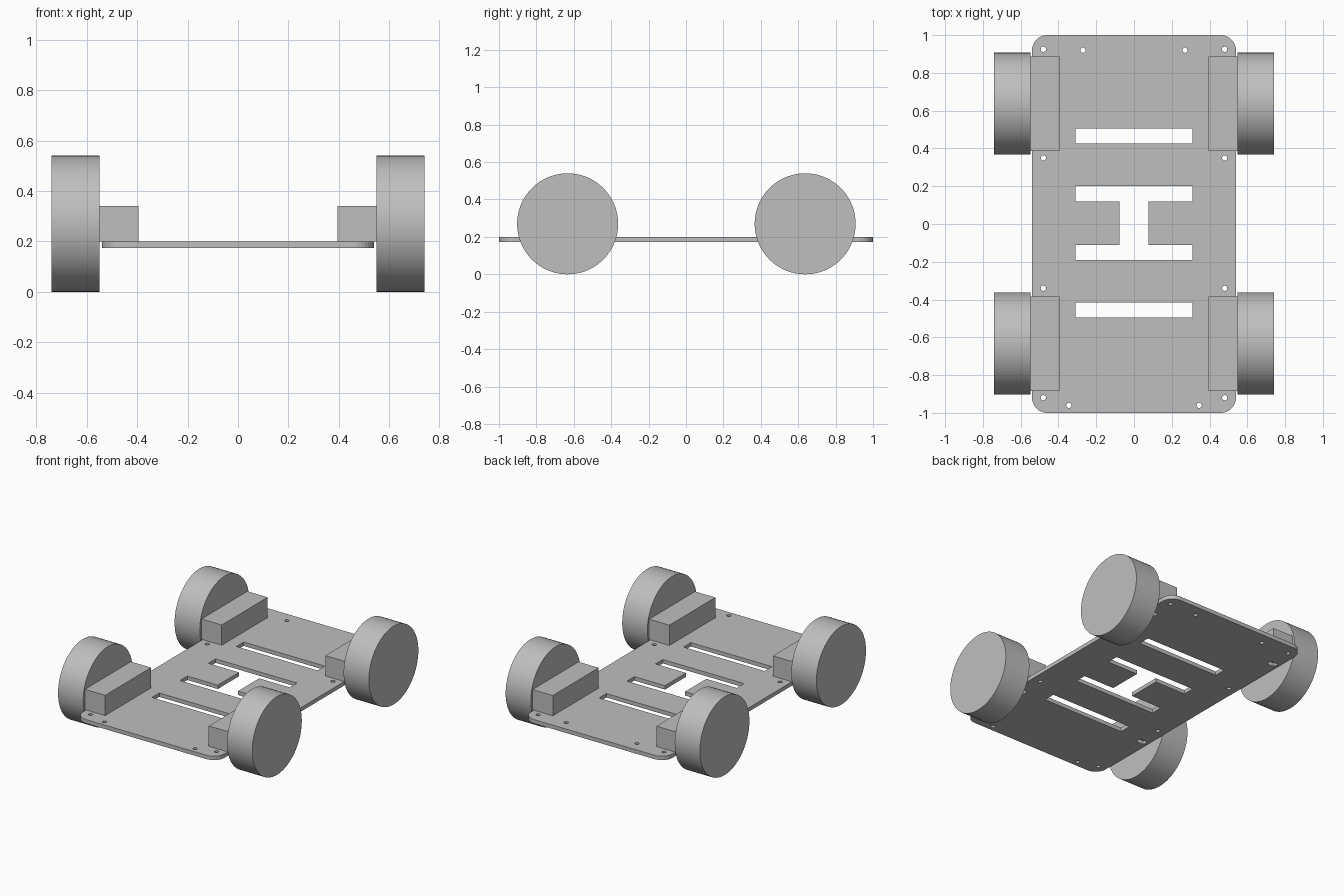
import bpy
import bmesh
from math import pi, cos, sin, radians

cube = bpy.data.objects.get("Cube")
if cube:
    bpy.data.objects.remove(cube, do_unlink=True)

# One plain grey for everything
grey = bpy.data.materials.new("plain grey")
grey.use_nodes = True
colour = (0.52, 0.52, 0.52, 1)
grey.diffuse_color = colour
grey.node_tree.nodes["Principled BSDF"].inputs["Base Color"].default_value = colour


def arc(x, y, r, start, end, steps):
    return [(x + r * cos(start + (end - start) * i / steps),
             y + r * sin(start + (end - start) * i / steps)) for i in range(steps + 1)]


def rect(x0, x1, y0, y1):
    return [(x0, y0), (x1, y0), (x1, y1), (x0, y1)]


# Chassis plate outline with rounded corners
W, L, R = 0.54, 1.0, 0.08
outline = []
for i, (sx, sy) in enumerate([(1, 1), (-1, 1), (-1, -1), (1, -1)]):
    outline += arc(sx * (W - R), sy * (L - R), R, i * pi / 2, (i + 1) * pi / 2, 8)
loops = [outline]

# Cross slots and the H-shaped opening in the middle
loops += [rect(-0.31, 0.31, 0.425, 0.505), rect(-0.31, 0.31, -0.495, -0.415)]
half = [(0.31, -0.19), (0.31, -0.11), (0.077, -0.11),
        (0.077, 0.12), (0.31, 0.12), (0.31, 0.2)]
loops.append(half + [(-x, y) for x, y in reversed(half)])

# Screw holes and motor tab slots, mirrored left and right
for s in (-1, 1):
    for x, y in [(0.48, 0.925), (0.27, 0.92), (0.48, 0.35),
                 (0.48, -0.34), (0.48, -0.92), (0.345, -0.96)]:
        loops.append(arc(s * x, y, 0.014, 0, 2 * pi, 16)[:-1])
    for y in (0.76, -0.51):
        loops.append(rect(s * 0.49 - 0.03, s * 0.49 + 0.03, y - 0.02, y + 0.02))

# Fill the outline and give it thickness
curve = bpy.data.curves.new("plate_outline", "CURVE")
curve.dimensions = "2D"
curve.fill_mode = "BOTH"
curve.extrude = 0.0135
for loop in loops:
    spline = curve.splines.new("POLY")
    spline.points.add(len(loop) - 1)
    for point, (x, y) in zip(spline.points, loop):
        point.co = (x, y, 0, 1)
    spline.use_cyclic_u = True
helper = bpy.data.objects.new("plate_outline", curve)
bpy.context.collection.objects.link(helper)
bpy.context.view_layer.update()
mesh = bpy.data.meshes.new_from_object(
    helper.evaluated_get(bpy.context.evaluated_depsgraph_get()))
bpy.data.objects.remove(helper, do_unlink=True)
bm = bmesh.new()
bm.from_mesh(mesh)
bmesh.ops.remove_doubles(bm, verts=bm.verts, dist=0.0001)
bmesh.ops.recalc_face_normals(bm, faces=bm.faces)
for face in bm.faces:
    face.smooth = False
bm.to_mesh(mesh)
bm.free()
mesh.materials.clear()
mesh.materials.append(grey)
plate = bpy.data.objects.new("chassis_plate", mesh)
plate.location.z = 0.1865
bpy.context.collection.objects.link(plate)

# Motor block and wheel at each corner
for side, s in (("left", 1), ("right", -1)):
    for end, y in (("front", -0.633), ("back", 0.637)):
        bpy.ops.mesh.primitive_cube_add(size=1, location=(s * 0.4725, y, 0.27))
        motor = bpy.context.object
        motor.name = f"{end}_{side}_motor"
        motor.scale = (0.155, 0.5, 0.14)
        motor.data.materials.append(grey)

        bpy.ops.mesh.primitive_cylinder_add(
            vertices=72, radius=0.27, depth=0.192,
            location=(s * 0.645, y, 0.27), rotation=(0, pi / 2, 0))
        wheel = bpy.context.object
        wheel.name = f"{end}_{side}_wheel"
        wheel.data.materials.append(grey)
        bpy.ops.object.shade_smooth_by_angle(angle=radians(30))
